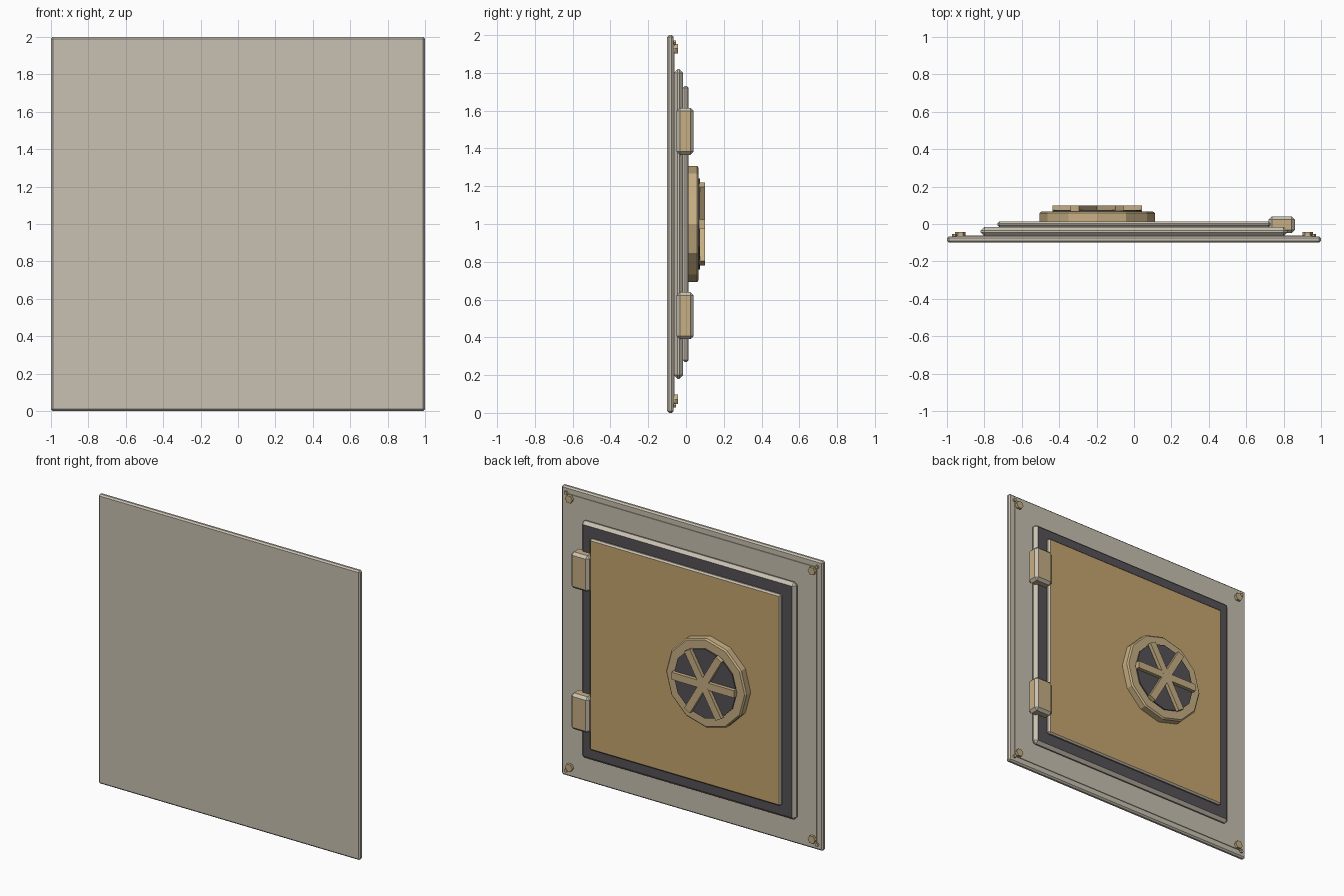
import bpy, bmesh, math
from mathutils import Matrix, Vector

cube = bpy.data.objects.get("Cube")
if cube:
    bpy.data.objects.remove(cube, do_unlink=True)


def material(name, rgb):
    m = bpy.data.materials.new(name)
    m.use_nodes = True
    color = (*rgb, 1.0)
    m.diffuse_color = color
    m.node_tree.nodes["Principled BSDF"].inputs["Base Color"].default_value = color
    return m


STONE = material("warm grey", (0.58, 0.53, 0.44))
GOLD = material("door gold", (0.57, 0.38, 0.16))
TAN = material("brass tan", (0.57, 0.43, 0.23))
DARK = material("charcoal", (0.09, 0.085, 0.09))


def finish(name, bm, mats, rule=None):
    """Turn a bmesh into an object; the rule picks faces for the second material."""
    bmesh.ops.recalc_face_normals(bm, faces=bm.faces)
    bm.normal_update()
    mesh = bpy.data.meshes.new(name)
    for m in mats:
        mesh.materials.append(m)
    if rule:
        for f in bm.faces:
            f.material_index = int(rule(f.normal))
    bm.to_mesh(mesh)
    bm.free()
    obj = bpy.data.objects.new(name, mesh)
    bpy.context.collection.objects.link(obj)
    return obj


def block(name, center, size, bevel, mats, rule=None, turn=0.0):
    """Chamfered box, optionally turned about the y axis."""
    bm = bmesh.new()
    bmesh.ops.create_cube(bm, size=1.0)
    bmesh.ops.scale(bm, vec=Vector(size), verts=bm.verts)
    if bevel:
        bmesh.ops.bevel(bm, geom=list(bm.edges), offset=bevel, segments=1,
                        affect='EDGES', profile=0.5)
    place = Matrix.Translation(center) @ Matrix.Rotation(turn, 4, 'Y')
    bmesh.ops.transform(bm, matrix=place, verts=bm.verts)
    return finish(name, bm, mats, rule)


def lathe(name, center, profile, sides, mats, rule=None):
    """Closed (radius, y) profile swept round the y axis."""
    bm = bmesh.new()
    rows = []
    for i in range(sides):
        a = math.tau * i / sides
        rows.append([bm.verts.new((center[0] + r * math.cos(a), y,
                                   center[1] + r * math.sin(a))) for r, y in profile])
    n = len(profile)
    for i in range(sides):
        a, b = rows[i], rows[(i + 1) % sides]
        for j in range(n):
            k = (j + 1) % n
            bm.faces.new((a[j], a[k], b[k], b[j]))
    return finish(name, bm, mats, rule)


def disc(name, center, radius, y0, y1, sides, mat):
    """Flat-sided disc standing on the wall plane."""
    bm = bmesh.new()
    bmesh.ops.create_cone(bm, cap_ends=True, segments=sides, radius1=radius,
                          radius2=radius, depth=y1 - y0)
    place = (Matrix.Translation((center[0], (y0 + y1) / 2, center[1]))
             @ Matrix.Rotation(-math.pi / 2, 4, 'X') @ Matrix.Rotation(math.pi / 2, 4, 'Z'))
    bmesh.ops.transform(bm, matrix=place, verts=bm.verts)
    return finish(name, bm, [mat])


def is_back(n):
    return n.y > 0.95


def is_chamfer(n):
    return max(abs(c) for c in n) < 0.95


# Wall plate with a thin raised panel
block("wall_plate", (0, -0.083, 1), (2, 0.034, 2), 0.01, [STONE])
block("raised_panel", (0, -0.066, 1), (1.91, 0.01, 1.91), 0, [STONE])

# Door surround and door, coloured on the broad face only
block("door_surround", (0, -0.04, 1), (1.64, 0.05, 1.64), 0.02, [STONE, DARK], is_back)
block("door", (0, -0.001, 1), (1.46, 0.03, 1.46), 0.01, [STONE, GOLD], is_back)

# Hinges
for label, z in (("upper", 1.49), ("lower", 0.515)):
    block(label + "_hinge", (0.79, -0.004, z), (0.14, 0.09, 0.25), 0.018,
          [TAN, STONE], is_chamfer)

# Corner bolts, each with a small stud beside it
for sx, side in ((1, "left"), (-1, "right")):
    for sz, level in ((1, "upper"), (-1, "lower")):
        disc(f"{level}_{side}_bolt", (sx * 0.928, 1 + sz * 0.928), 0.028,
             -0.065, -0.043, 6, TAN)
        disc(f"{level}_{side}_stud", (sx * 0.96, 1 + sz * 0.96), 0.012,
             -0.07, -0.053, 6, TAN)

# Hand wheel: rim, dark centre and three crossing bars
hub = (-0.197, 1.0)
rim = [(0.225, 0.01), (0.308, 0.01), (0.308, 0.058), (0.298, 0.067), (0.225, 0.067)]
lathe("wheel_rim", hub, rim, 12, [TAN])
disc("wheel_centre", hub, 0.24, 0.01, 0.075, 12, DARK)
for i in range(3):
    block(f"wheel_bar_{i + 1}", (hub[0], 0.085 + i * 0.0002, hub[1]),
          (0.48, 0.029, 0.05), 0, [TAN], turn=i * math.pi / 3)
